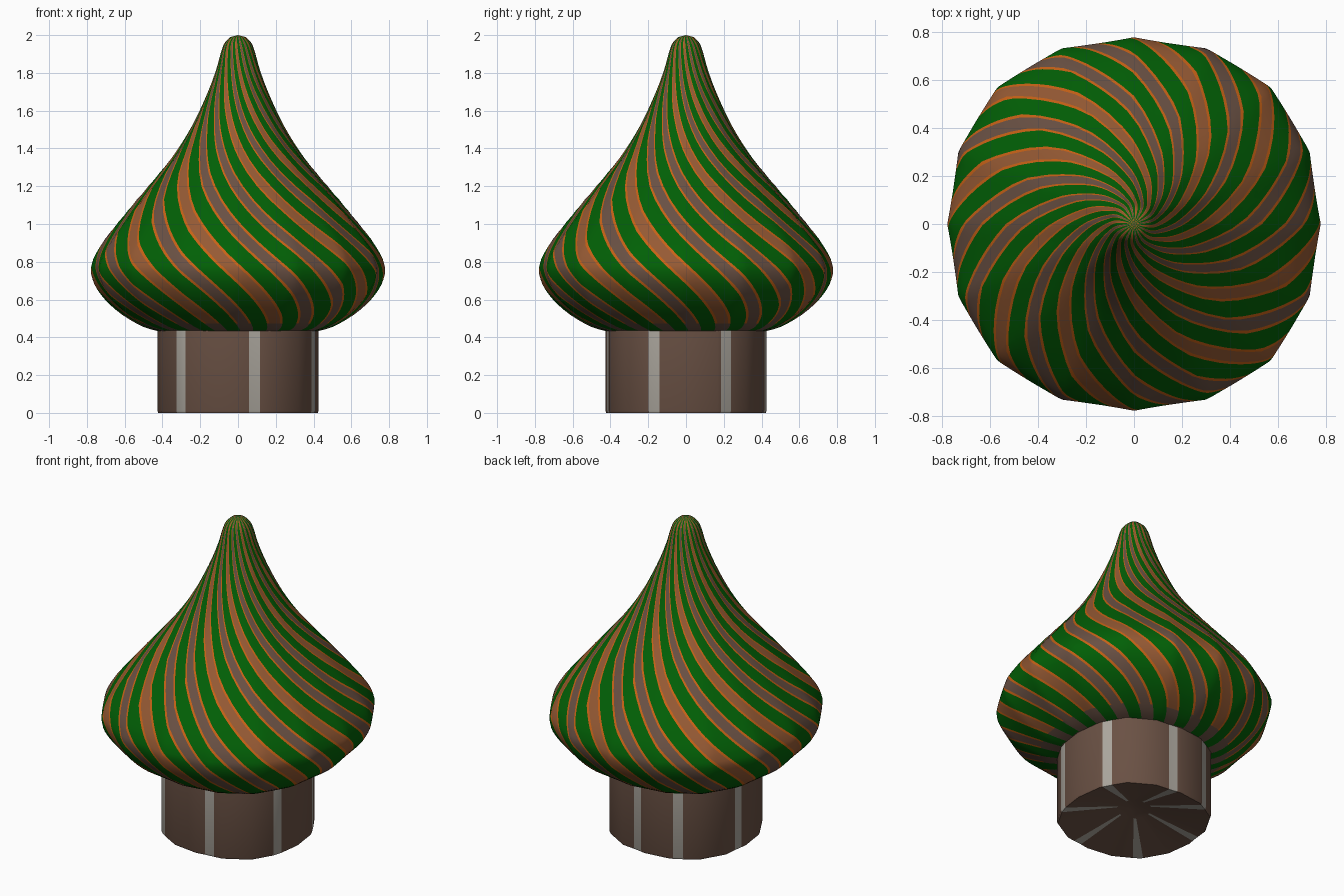
import bpy, math

if "Cube" in bpy.data.objects:
    bpy.data.objects.remove(bpy.data.objects["Cube"])

def srgb(r, g, b):
    f = lambda c: c / 12.92 if c <= 0.04045 else ((c + 0.055) / 1.055) ** 2.4
    return (f(r / 255), f(g / 255), f(b / 255), 1.0)

COLOURS = [("green", (2, 96, 6)), ("brown", (106, 81, 68)), ("orange", (200, 98, 22)),
           ("orange_brown", (150, 90, 52)), ("pale_grey", (172, 167, 158))]
MATS = []
for name, c in COLOURS:
    m = bpy.data.materials.new(name)
    m.diffuse_color = srgb(*c)
    m.use_nodes = True
    m.node_tree.nodes["Principled BSDF"].inputs["Base Color"].default_value = m.diffuse_color
    MATS.append(m)
GREEN, BROWN, ORANGE, TAN, GREY = range(5)

def cross_section(theta, sides, bulge):
    """Radius factor of a polygon with a corner at the front, fuller on the diagonals."""
    step = 2 * math.pi / sides
    poly = math.cos(step / 2) / math.cos(theta % step - step / 2)
    return poly * (1 + bulge * math.sin(2 * theta) ** 2)

def lathe(name, rings, angles, sides, bulge, twist, colour, start_tip=None, end_tip=None):
    """Loft polygonal rings (r, z); angles run from the front (-y) towards +x."""
    verts, faces, cols = [], [], []
    n = len(angles)
    for r, z in rings:
        for a in angles:
            t = a + twist(z)
            k = r * cross_section(t, sides, bulge)
            verts.append((k * math.sin(t), -k * math.cos(t), z))
    for i in range(len(rings) - 1):
        for j in range(n):
            k = (j + 1) % n
            faces.append((i * n + j, i * n + k, (i + 1) * n + k, (i + 1) * n + j))
            cols.append(colour(i, j))
    last = len(rings) - 1
    for tip, ring in ((start_tip, 0), (end_tip, last)):
        if tip is None:
            continue
        verts.append((0, 0, tip))
        for j in range(n):
            a, b = ring * n + j, ring * n + (j + 1) % n
            faces.append((a, b, len(verts) - 1) if ring else (b, a, len(verts) - 1))
            cols.append(colour(ring, j))
    me = bpy.data.meshes.new(name)
    me.from_pydata(verts, [], faces)
    for m in MATS:
        me.materials.append(m)
    me.polygons.foreach_set("material_index", cols)
    me.update()
    ob = bpy.data.objects.new(name, me)
    bpy.context.collection.objects.link(ob)
    bpy.ops.object.select_all(action='DESELECT')
    ob.select_set(True)
    bpy.context.view_layer.objects.active = ob
    bpy.ops.object.shade_smooth_by_angle(angle=math.radians(50))
    return ob

def smooth_profile(p, n=3):
    """Catmull-Rom curve through the profile points."""
    q = [p[0]] + p + [p[-1]]
    out = []
    for i in range(len(p) - 1):
        a, b, c, d = q[i:i + 4]
        for s in range(n):
            t = s / n
            out.append(tuple(0.5 * (2 * b[k] + (c[k] - a[k]) * t
                       + (2 * a[k] - 5 * b[k] + 4 * c[k] - d[k]) * t * t
                       + (3 * b[k] - a[k] - 3 * c[k] + d[k]) * t ** 3) for k in (0, 1)))
    return out + [p[-1]]

# Onion dome: 16-sided, with spiral stripes following the twisted columns
profile = [(0.41, 0.43), (0.50, 0.455), (0.615, 0.52), (0.705, 0.60), (0.76, 0.68),
           (0.78, 0.75), (0.772, 0.80), (0.745, 0.86), (0.675, 0.96), (0.535, 1.13),
           (0.36, 1.34), (0.255, 1.50), (0.172, 1.67), (0.118, 1.81), (0.09, 1.91),
           (0.07, 1.96), (0.04, 1.99)]
STRIPES = 20
# one stripe period: (start fraction, kind)
period = [(-0.25, GREEN), (-0.125, GREEN), (0.0, GREEN), (0.125, GREEN),
          (0.25, ORANGE), (0.33, TAN), (0.45, TAN), (0.57, TAN), (0.67, ORANGE)]
angles, kinds = [], []
for s in range(STRIPES):
    for f, kind in period:
        angles.append(math.radians(140) + (s + f) * 2 * math.pi / STRIPES)
        # the same five-stripe pattern repeats on each quarter
        kinds.append(BROWN if kind == TAN and s % 5 in (0, 2, 4) else kind)
dome_rings = smooth_profile(profile)

def dome_colour(i, j):
    # the gaps between the green feet fade to plain brown at the neck
    if i < 1 or (dome_rings[i][1] < 0.465 and kinds[j] != GREEN):
        return BROWN
    return kinds[j]

lathe("onion_dome", dome_rings, angles, 16, 0.034,
      lambda z: -1.4 * (z - 0.45), dome_colour, end_tip=2.0)

# Base: drum with seven pale strips that wrap under the hollowed bottom
strips = [12, 67, 119, 173, 209, 261, 317]
HALF = 3.9
marks = {k * 22.5 for k in range(16)}
for s in strips:
    marks = {m for m in marks if abs(m - s) > 0.5} | {s - HALF, s + HALF}
marks = sorted(marks)

def base_colour(i, j):
    nxt = marks[j + 1] if j + 1 < len(marks) else 360
    mid = (marks[j] + nxt) / 2
    on_strip = any(abs(mid - s) < HALF for s in strips)
    return GREY if on_strip and i != 0 else BROWN

base_rings = [(0.03, 0.085), (0.10, 0.075), (0.41, 0.002), (0.422, 0.0), (0.427, 0.012), (0.427, 0.45)]
lathe("base_drum", base_rings, [math.radians(a) for a in marks], 16, 0.055,
      lambda z: 0.0, base_colour, start_tip=0.087)
